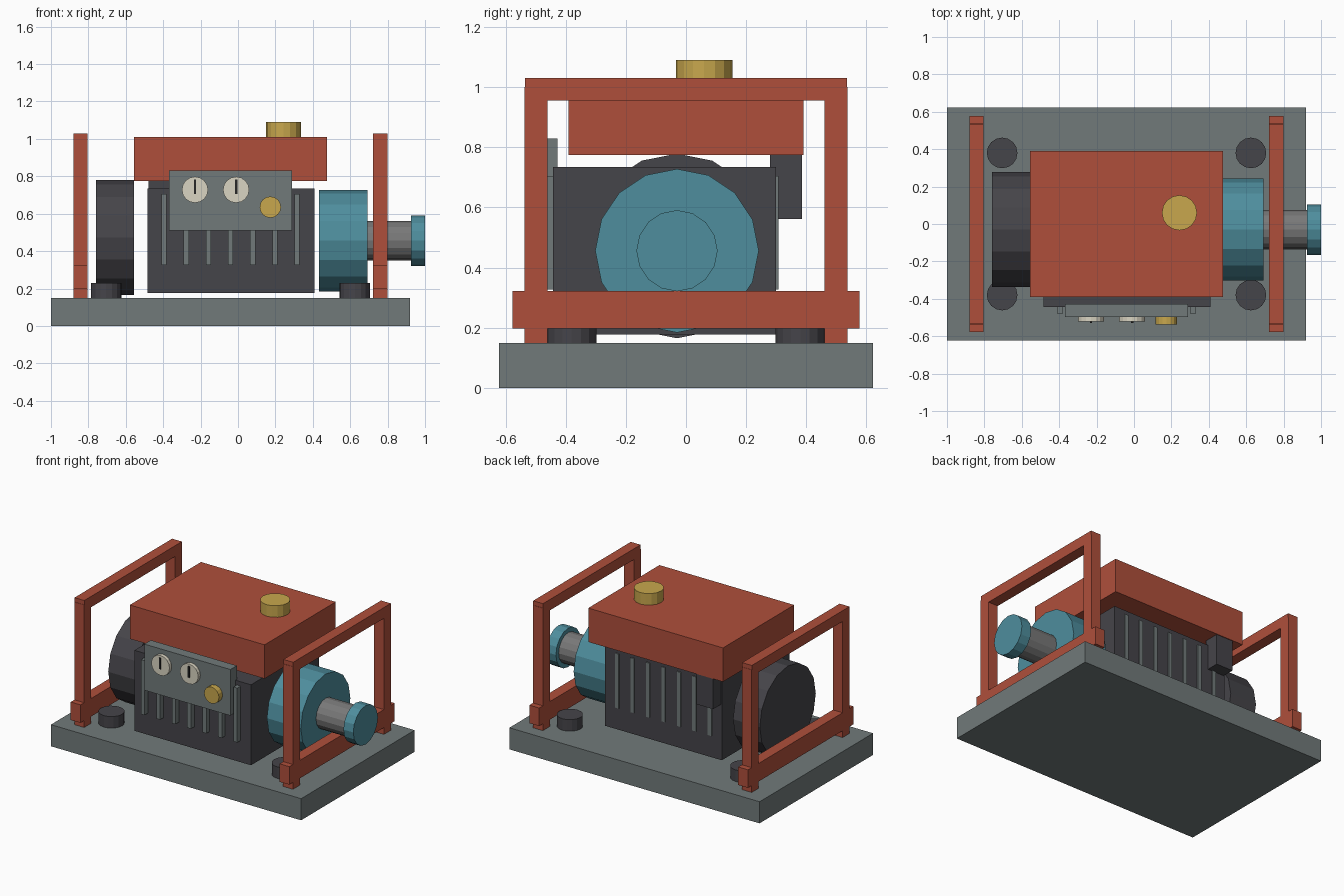
import bpy
import math

if "Cube" in bpy.data.objects:
    bpy.data.objects.remove(bpy.data.objects["Cube"])


def material(name, rgb):
    m = bpy.data.materials.new(name)
    m.diffuse_color = (*rgb, 1)
    m.use_nodes = True
    m.node_tree.nodes["Principled BSDF"].inputs["Base Color"].default_value = m.diffuse_color
    return m


RED = material("red paint", (0.43, 0.078, 0.044))
GREY = material("grey steel", (0.165, 0.195, 0.195))
DARK = material("dark iron", (0.060, 0.058, 0.067))
BLUE = material("teal paint", (0.077, 0.27, 0.34))
GOLD = material("brass", (0.58, 0.39, 0.075))
CREAM = material("cream dial", (0.70, 0.66, 0.54))
SHAFT = material("shaft steel", (0.19, 0.19, 0.19))
BLACK = material("black needle", (0.02, 0.02, 0.02))


def box(name, mat, x, y, z):
    """Box from (min, max) ranges on each axis."""
    bpy.ops.mesh.primitive_cube_add(size=1, location=[sum(r) / 2 for r in (x, y, z)])
    o = bpy.context.object
    o.name = name
    o.scale = [r[1] - r[0] for r in (x, y, z)]
    bpy.ops.object.transform_apply(location=False, rotation=False, scale=True)
    o.data.materials.append(mat)
    return o


def cylinder(name, mat, axis, center, radius, span, sides=16):
    """Cylinder along an axis; center holds the two other coordinates in order."""
    loc = list(center)
    loc.insert("xyz".index(axis), sum(span) / 2)
    rot = {"x": (0, math.pi / 2, 0), "y": (math.pi / 2, 0, 0), "z": (0, 0, 0)}[axis]
    bpy.ops.mesh.primitive_cylinder_add(vertices=sides, radius=radius,
                                        depth=span[1] - span[0], location=loc, rotation=rot)
    o = bpy.context.object
    o.name = name
    o.data.materials.append(mat)
    return o


# Base slab and rubber feet
box("base", GREY, (-1, 0.92), (-0.622, 0.622), (0, 0.15))
for x in (-0.705, 0.625):
    for y in (-0.38, 0.38):
        cylinder("mount_foot", DARK, "z", (x, y), 0.082, (0.15, 0.23))

# Protective end frames
for x in ((-0.88, -0.805), (0.723, 0.798)):
    for side in (-1, 1):
        box("frame_post", RED, x, sorted((side * 0.46, side * 0.537)), (0.15, 1.0))
    box("frame_top_bar", RED, x, (-0.535, 0.535), (0.955, 1.03))
    box("frame_bottom_bar", RED, x, (-0.577, 0.577), (0.197, 0.322))

# Engine block with cooling fins on both long sides
box("engine_block", DARK, (-0.485, 0.41), (-0.443, 0.30), (0.177, 0.735))
for i in range(7):
    x = -0.395 + i * 0.1185
    box("front_fin", GREY, (x - 0.014, x + 0.014), (-0.48, -0.44), (0.327, 0.705))
    box("back_fin", GREY, (x - 0.014, x + 0.014), (0.295, 0.307), (0.327, 0.705))
box("back_filter_box", DARK, (-0.478, -0.35), (0.28, 0.385), (0.562, 0.777))

# Fuel tank and cap
box("fuel_tank", RED, (-0.557, 0.477), (-0.39, 0.39), (0.775, 1.01))
cylinder("fuel_cap", GOLD, "z", (0.243, 0.06), 0.094, (1.01, 1.09))

# Rotating parts along the long axis
cylinder("flywheel_housing", DARK, "x", (-0.03, 0.472), 0.307, (-0.76, -0.555))
cylinder("drive_housing", BLUE, "x", (-0.03, 0.456), 0.272, (0.433, 0.693))
cylinder("shaft", SHAFT, "x", (-0.03, 0.456), 0.105, (0.69, 0.93))
cylinder("shaft_flange", BLUE, "x", (-0.03, 0.456), 0.135, (0.925, 1.0))

# Control panel with dials and knob
box("control_panel", GREY, (-0.37, 0.29), (-0.498, -0.427), (0.51, 0.83))
for x in (-0.23, -0.01):
    cylinder("dial", CREAM, "y", (x, 0.728), 0.07, (-0.522, -0.495))
    box("dial_needle", BLACK, (x - 0.006, x + 0.006), (-0.529, -0.521), (0.705, 0.782))
cylinder("control_knob", GOLD, "y", (0.173, 0.635), 0.057, (-0.537, -0.495))
